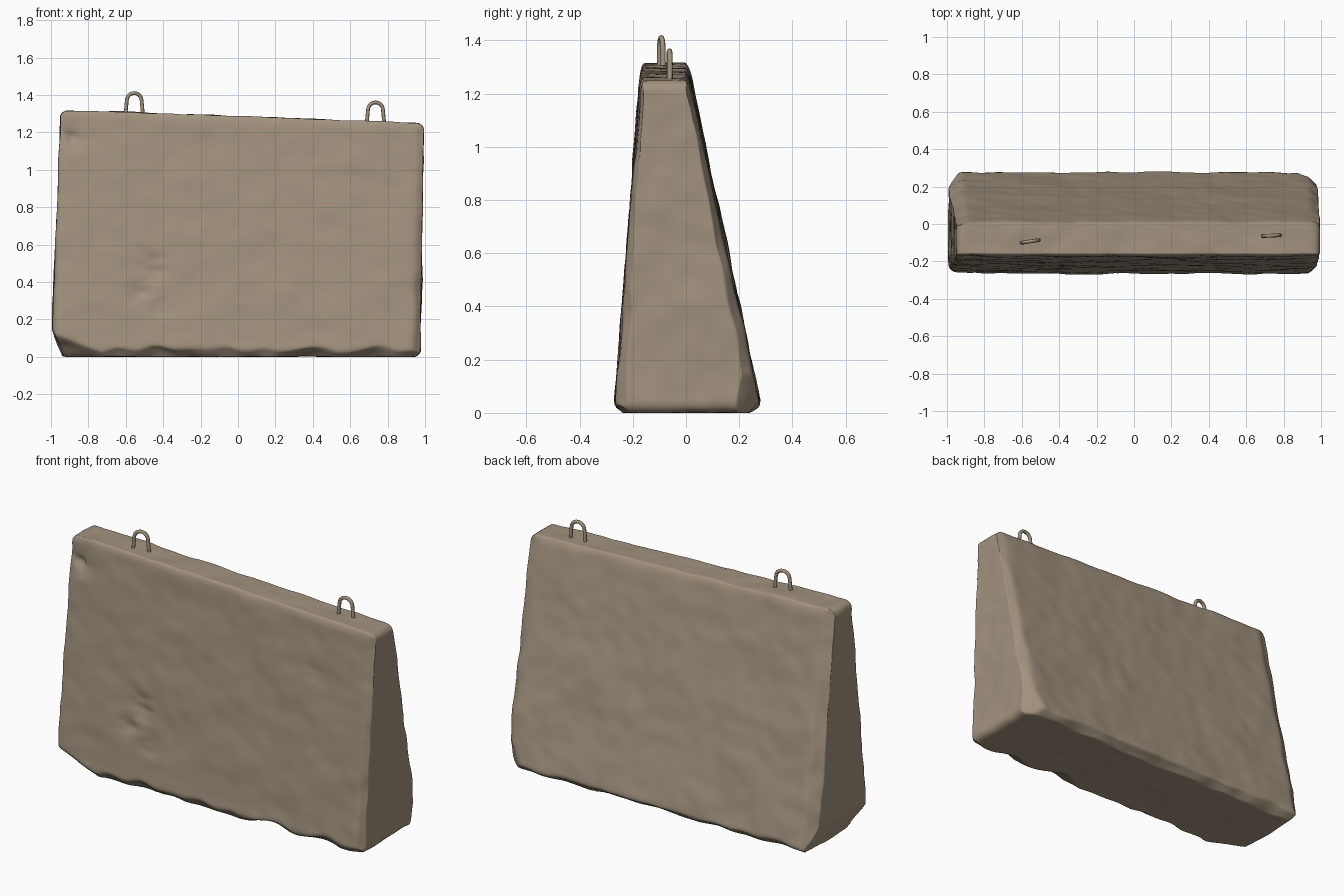
import bpy, bmesh, math
from mathutils import Vector, noise

cube = bpy.data.objects.get("Cube")
if cube:
    bpy.data.objects.remove(cube, do_unlink=True)


def make_material(name, rgb):
    mat = bpy.data.materials.new(name)
    mat.use_nodes = True
    mat.diffuse_color = (*rgb, 1)
    mat.node_tree.nodes["Principled BSDF"].inputs["Base Color"].default_value = (*rgb, 1)
    return mat


stone = make_material("weathered concrete", (0.36, 0.29, 0.21))

HALF = Vector((0.99, 0.275, 0.66))
ROUND = 0.045

# Broken edges: point on the plane, outward normal, roughness
CHIPS = [
    ((-0.97, -0.24, 0.10), (-0.25, -0.6, -0.7), 0.02),
    ((-0.97, 0, 0.10), (-1, 0, -0.45), 0.01),
    ((0, -0.265, 0.035), (0, -0.6, -0.8), 0.035),
    ((0, 0.262, 0.03), (0, 0.6, -0.8), 0.015),
    ((0.95, 0.25, 0.10), (0.5, 0.6, -0.3), 0.01),
    ((-0.955, 0.245, 0), (-0.7, 0.7, 0), 0.01),
    ((0.968, 0.255, 0), (0.7, 0.7, 0), 0.01),
    ((0.968, -0.26, 0), (0.7, -0.7, 0), 0.008),
]
# Shallow dents in the front face: x, z, radius, depth
DENTS = [(-0.89, 1.17, 0.05, 0.025), (-0.45, 0.47, 0.07, 0.015),
         (-0.53, 0.35, 0.05, 0.015), (-0.40, 0.27, 0.06, 0.01),
         (0.29, 1.10, 0.05, 0.006), (0.62, 0.95, 0.05, 0.005)]
CHIPS = [(Vector(p), Vector(n).normalized(), r) for p, n, r in CHIPS]


def rounded_box(p):
    q = Vector([a * h for a, h in zip(p, HALF)])
    inner = Vector([max(-h + ROUND, min(h - ROUND, a)) for a, h in zip(q, HALF)])
    q = inner + (q - inner).normalized() * ROUND
    q.z += HALF.z
    return q


def break_edges(p):
    for point, normal, rough in CHIPS:
        depth = (p - point).dot(normal) + rough * noise.noise(p * 6 + normal * 9)
        if depth > 0:
            p = p - normal * depth
    return p


def taper(p):
    t = p.z / (2 * HALF.z)
    front, back = -0.27 + 0.10 * t, 0.285 - 0.275 * t
    side = (p.y / HALF.y + 1) / 2
    left, right = -0.998 + 0.048 * t, 0.975 + 0.02 * t
    across = (p.x / HALF.x + 1) / 2
    x = left + (right - left) * across
    return Vector((x, front + (back - front) * side, t * (1.286 - 0.036 * x)))


def weather(p, n):
    bump = 0.007 * noise.noise(p * 4) + 0.004 * noise.noise(p * 11)
    if n.y < -0.7:
        for x, z, radius, depth in DENTS:
            d = math.hypot(p.x - x, p.z - z) / radius
            bump -= depth * math.exp(-d * d) * (1 + noise.noise(p * 25))
    return p + n * bump


# Tapered slab
bm = bmesh.new()
bmesh.ops.create_cube(bm, size=2)
bmesh.ops.subdivide_edges(bm, edges=bm.edges[:], cuts=79, use_grid_fill=True)
for v in bm.verts:
    v.co = taper(break_edges(rounded_box(v.co)))
bm.normal_update()
moved = [weather(v.co, v.normal) for v in bm.verts]
for v, co in zip(bm.verts, moved):
    v.co = co
    v.co.z = max(0, co.z)
for f in bm.faces:
    f.smooth = True
mesh = bpy.data.meshes.new("concrete_slab")
bm.to_mesh(mesh)
bm.free()
mesh.materials.append(stone)
slab = bpy.data.objects.new("concrete_slab", mesh)
bpy.context.collection.objects.link(slab)


# Lifting loops
def lifting_loop(name, centre, turn):
    curve = bpy.data.curves.new(name, "CURVE")
    curve.dimensions = "3D"
    curve.bevel_depth = 0.01
    curve.bevel_resolution = 2
    curve.use_fill_caps = True
    arch = [(0.04 * math.cos(a), 0.065 + 0.04 * math.sin(a))
            for a in (math.pi * i / 12 for i in range(13))]
    path = [(0.05, -0.04)] + arch + [(-0.05, -0.04)]
    spline = curve.splines.new("POLY")
    spline.points.add(len(path) - 1)
    for pt, (x, z) in zip(spline.points, path):
        pt.co = (x, 0, z, 1)
    spline.use_smooth = True
    curve.materials.append(stone)
    loop = bpy.data.objects.new(name, curve)
    loop.location = centre
    loop.rotation_euler.z = turn
    bpy.context.collection.objects.link(loop)
    bpy.ops.object.select_all(action="DESELECT")
    loop.select_set(True)
    bpy.context.view_layer.objects.active = loop
    bpy.ops.object.convert(target="MESH")


lifting_loop("right_lifting_loop", (-0.555, -0.093, 1.305), 0.15)
lifting_loop("left_lifting_loop", (0.735, -0.062, 1.255), 0.05)
